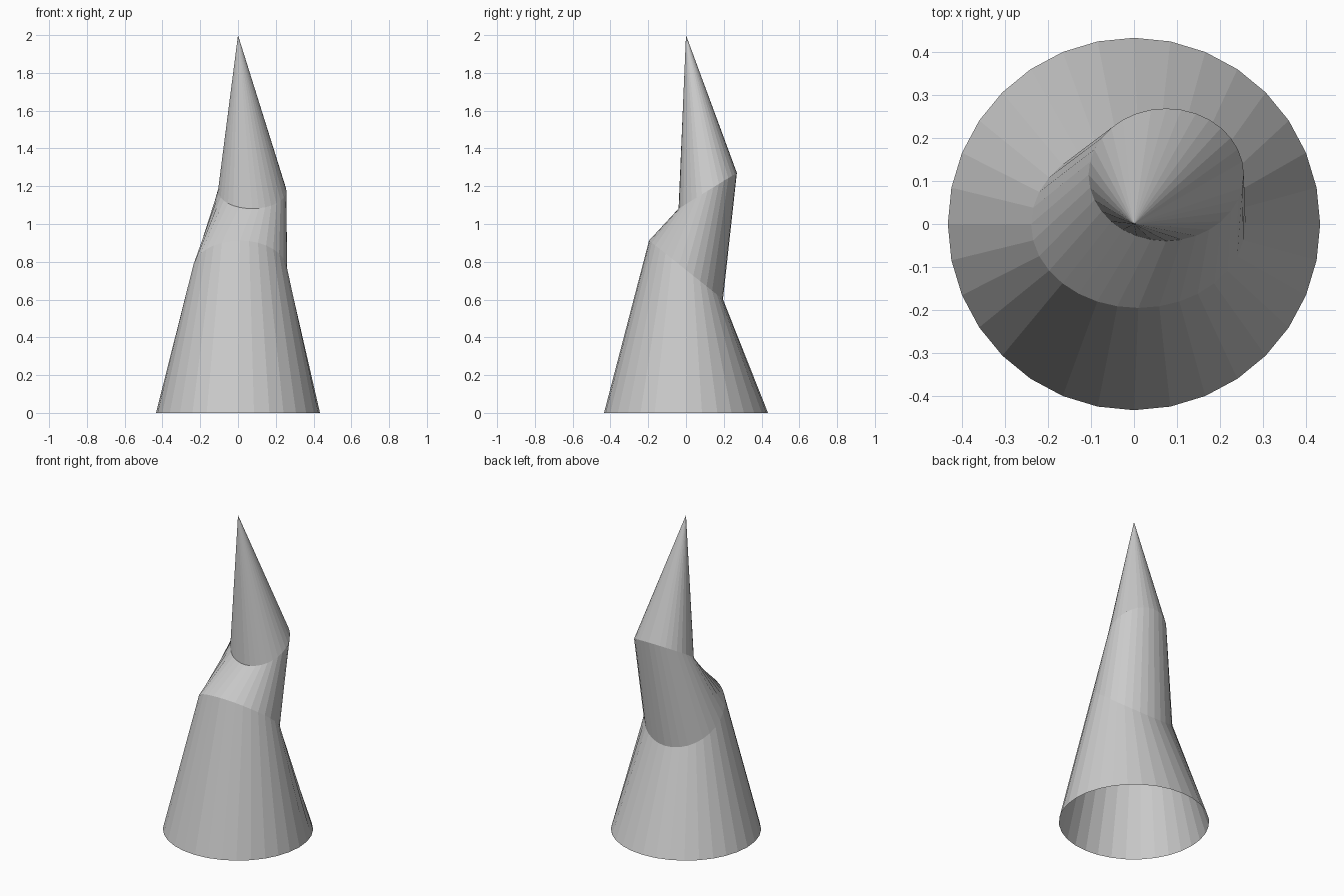
import bpy
import bmesh
from math import radians
from mathutils import Matrix, Vector

cube = bpy.data.objects.get("Cube")
if cube:
    bpy.data.objects.remove(cube, do_unlink=True)

SIDES = 32

# Single plain grey
grey = bpy.data.materials.new("plain grey")
grey.use_nodes = True
colour = (0.6, 0.6, 0.6, 1)
grey.diffuse_color = colour
grey.node_tree.nodes["Principled BSDF"].inputs["Base Color"].default_value = colour

bm = bmesh.new()


def ring(radius, centre, tilt):
    """Circle of vertices tilted about the x axis."""
    matrix = Matrix.Translation(centre) @ Matrix.Rotation(radians(tilt), 4, "X")
    return bmesh.ops.create_circle(bm, segments=SIDES, radius=radius, matrix=matrix)["verts"]


# Cross-sections: open foot, lower bend, upper bend
rings = [
    ring(0.434, (0, 0, 0), 0),
    ring(0.25, (0.01, 0, 0.757), -38.5),
    ring(0.181, (0.075, 0.115, 1.176), 31.5),
]

# Walls between neighbouring rings
for low, high in zip(rings, rings[1:]):
    for i in range(SIDES):
        j = (i + 1) % SIDES
        bm.faces.new((low[i], low[j], high[j], high[i]))

# Pointed tip
apex = bm.verts.new(Vector((0, 0, 2)))
top = rings[-1]
for i in range(SIDES):
    bm.faces.new((top[i], top[(i + 1) % SIDES], apex))

bmesh.ops.recalc_face_normals(bm, faces=bm.faces)
mesh = bpy.data.meshes.new("bent_cone")
bm.to_mesh(mesh)
bm.free()
mesh.materials.append(grey)
bpy.context.collection.objects.link(bpy.data.objects.new("bent_cone", mesh))
